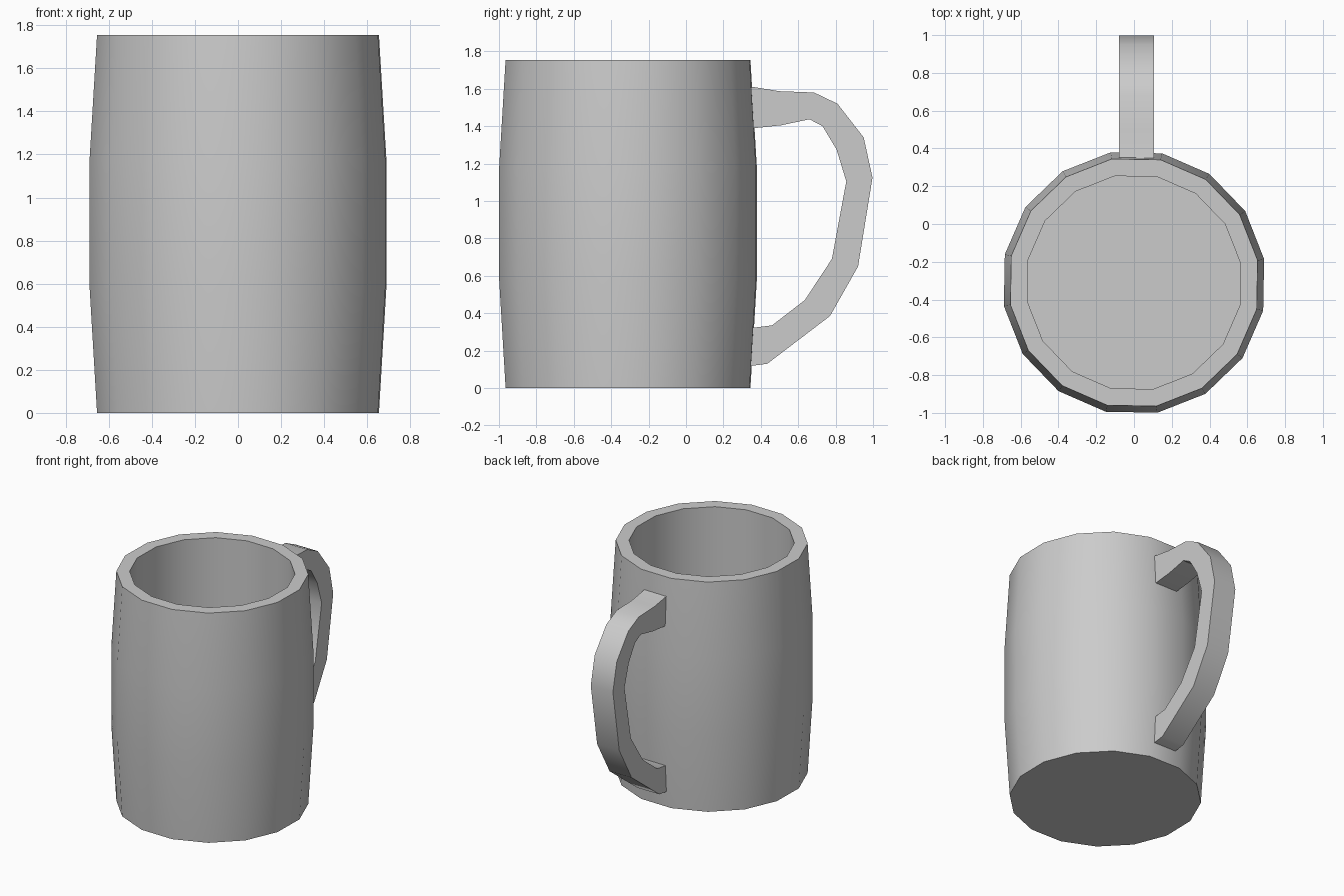
import bpy, bmesh, math

if "Cube" in bpy.data.objects:
    bpy.data.objects.remove(bpy.data.objects["Cube"])

SIDES = 16
TURN = math.radians(10.2)
CENTRE_Y = -0.31


def finish(name, bm):
    bmesh.ops.recalc_face_normals(bm, faces=bm.faces)
    mesh = bpy.data.meshes.new(name)
    bm.to_mesh(mesh)
    bm.free()
    obj = bpy.data.objects.new(name, mesh)
    bpy.context.collection.objects.link(obj)
    bpy.ops.object.select_all(action='DESELECT')
    obj.select_set(True)
    bpy.context.view_layer.objects.active = obj
    bpy.ops.object.shade_smooth_by_angle(angle=math.radians(35))
    return obj


# Mug body: barrel outside, rim, straight inner wall and floor (radius, z)
profile = [(0.665, 0), (0.70, 0.58), (0.70, 1.18), (0.665, 1.755),
           (0.573, 1.755), (0.573, 0.10)]
bm = bmesh.new()
rings = []
for r, z in profile:
    angles = [TURN + i * math.tau / SIDES for i in range(SIDES)]
    rings.append([bm.verts.new((r * math.cos(a), CENTRE_Y + r * math.sin(a), z))
                  for a in angles])
for low, high in zip(rings, rings[1:]):
    for i in range(SIDES):
        j = (i + 1) % SIDES
        bm.faces.new((low[i], low[j], high[j], high[i]))
bm.faces.new(rings[0])
bm.faces.new(rings[-1])
finish("mug_body", bm)

# Handle: rectangular band following matched outer and inner curves (y, z)
outer = [(0.325, 1.615), (0.50, 1.587), (0.685, 1.58), (0.81, 1.52), (0.95, 1.34),
         (0.997, 1.125), (0.92, 0.65), (0.77, 0.385), (0.435, 0.13), (0.325, 0.115)]
inner = [(0.325, 1.385), (0.51, 1.405), (0.66, 1.437), (0.73, 1.40), (0.805, 1.275),
         (0.857, 1.105), (0.78, 0.69), (0.635, 0.47), (0.46, 0.335), (0.325, 0.318)]
X0, X1 = -0.08, 0.107
bm = bmesh.new()
loops = []
for (yo, zo), (yi, zi) in zip(outer, inner):
    loops.append([bm.verts.new(p) for p in
                  ((X0, yo, zo), (X1, yo, zo), (X1, yi, zi), (X0, yi, zi))])
for a, b in zip(loops, loops[1:]):
    for i in range(4):
        j = (i + 1) % 4
        bm.faces.new((a[i], a[j], b[j], b[i]))
bm.faces.new(loops[0])
bm.faces.new(loops[-1])
finish("mug_handle", bm)
